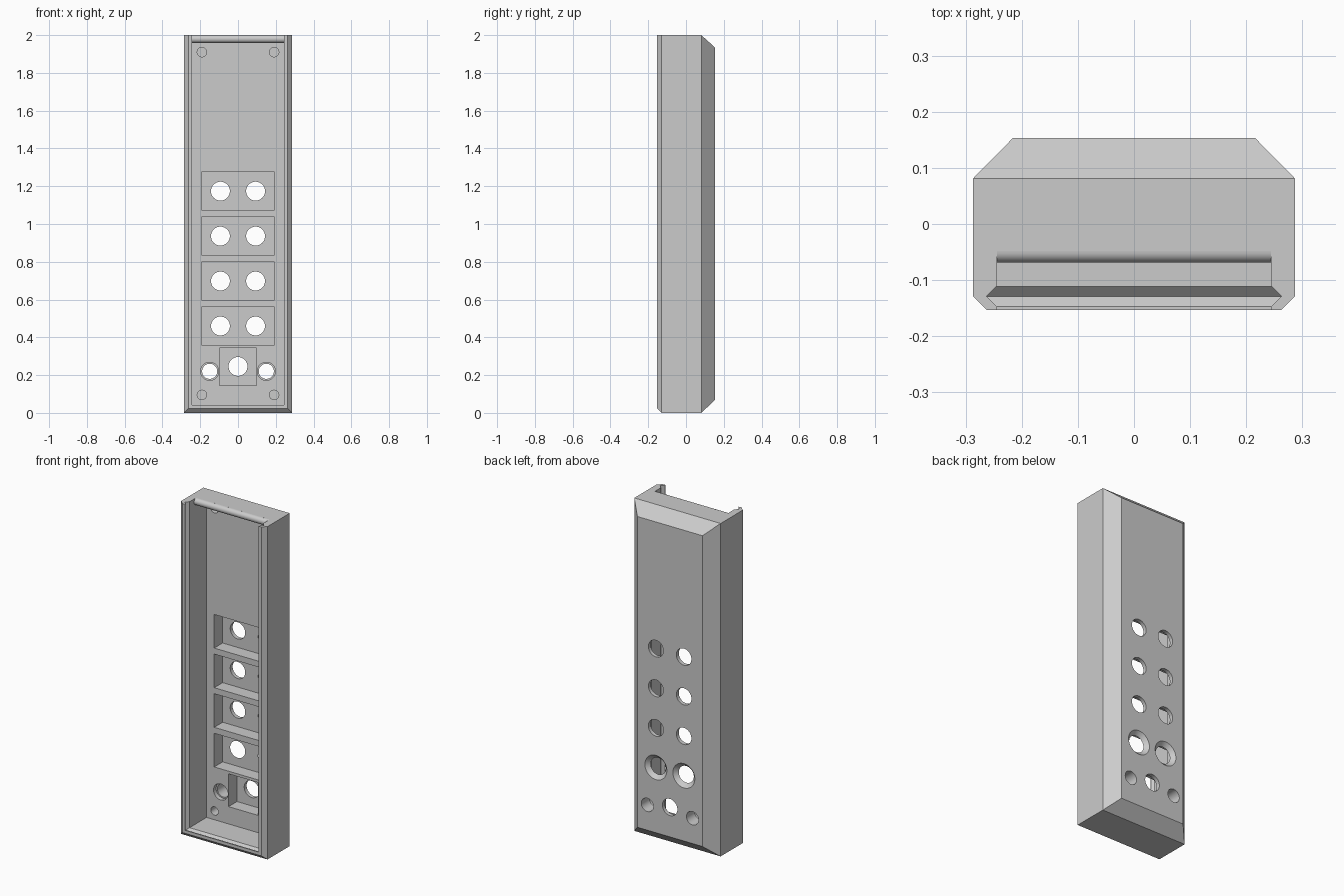
import bpy, bmesh, math
from mathutils import Matrix, Vector

cube = bpy.data.objects.get("Cube")
if cube:
    bpy.data.objects.remove(cube, do_unlink=True)

grey = bpy.data.materials.new("plain_grey")
grey.use_nodes = True
colour = (0.6, 0.6, 0.6, 1)
grey.diffuse_color = colour
grey.node_tree.nodes["Principled BSDF"].inputs["Base Color"].default_value = colour


def to_object(name, bm):
    bmesh.ops.recalc_face_normals(bm, faces=bm.faces)
    mesh = bpy.data.meshes.new(name)
    bm.to_mesh(mesh)
    bm.free()
    mesh.materials.append(grey)
    obj = bpy.data.objects.new(name, mesh)
    bpy.context.collection.objects.link(obj)
    return obj


def loft(name, rings):
    """Skin a list of closed rings and cap both ends."""
    bm = bmesh.new()
    loops = [[bm.verts.new(p) for p in ring] for ring in rings]
    for a, b in zip(loops, loops[1:]):
        for i in range(len(a)):
            j = (i + 1) % len(a)
            bm.faces.new((a[i], a[j], b[j], b[i]))
    bm.faces.new(loops[0])
    bm.faces.new(loops[-1])
    return to_object(name, bm)


def rect(y, half, low, high):
    return [(-half, y, low), (half, y, low), (half, y, high), (-half, y, high)]


def box(name, half, y0, y1, low, high):
    return loft(name, [rect(y, half, low, high) for y in (y0, y1)])


def drill(name, x, z, y0, y1, r0, r1=None):
    """Round cutter running along y."""
    bm = bmesh.new()
    place = Matrix.Translation(Vector((x, (y0 + y1) / 2, z))) @ Matrix.Rotation(-math.pi / 2, 4, 'X')
    bmesh.ops.create_cone(bm, cap_ends=True, segments=48, radius1=r0,
                          radius2=r0 if r1 is None else r1, depth=y1 - y0, matrix=place)
    return to_object(name, bm)


# Outer shell with chamfered back and front edges
shell = loft("enclosure_shell", [
    rect(-0.153, 0.263, 0.024, 2), rect(-0.129, 0.287, 0, 2),
    rect(0.081, 0.287, 0, 2), rect(0.153, 0.216, 0.068, 1.935)])


def cut(cutter):
    cutter.hide_render = True
    mod = shell.modifiers.new("cut", 'BOOLEAN')
    mod.operation = 'DIFFERENCE'
    mod.solver = 'EXACT'
    mod.object = cutter
    bpy.context.view_layer.objects.active = shell
    bpy.ops.object.modifier_apply(modifier=mod.name)
    bpy.data.objects.remove(cutter, do_unlink=True)


# Main cavity, leaving a rounded lip on the top wall
FLOOR, POCKET = 0.05, 0.13
lip = []
for i in range(17):
    a = math.pi / 2 + math.pi * i / 16
    lip.append((-0.0485 + 0.0205 * math.cos(a), 1.9795 + 0.0204 * math.sin(a)))
profile = [(-0.2, 2.1), (-0.0485, 2.1)] + lip + [(FLOOR, lip[-1][1]), (FLOOR, 0.042), (-0.2, 0.042)]
cut(loft("cavity_cutter", [[(x, y, z) for y, z in profile] for x in (-0.244, 0.244)]))

# V groove for the sliding cover
cut(loft("groove_cutter", [
    rect(-0.166, 0.226, 0.061, 2.1), rect(-0.129, 0.263, 0.024, 2.1),
    rect(-0.092, 0.226, 0.061, 2.1)]))

# Socket pockets with paired holes, the lowest pair countersunk
for row in range(4):
    z = 0.46 + 0.238 * row
    cut(box("pocket_cutter", 0.193, 0, POCKET, z - 0.101, z + 0.101))
    for x in (-0.093, 0.093):
        if row == 0:
            cut(drill("countersink_cutter", x, z, 0.12, 0.165, 0.04, 0.085))
        else:
            cut(drill("hole_cutter", x, z, 0.1, 0.2, 0.05))

# Square pocket with a central hole
cut(box("switch_cutter", 0.098, 0, POCKET, 0.146, 0.343))
cut(drill("switch_hole_cutter", 0, 0.246, 0.1, 0.2, 0.05))

for x in (-1, 1):
    # Stepped side holes
    cut(drill("step_cutter", x * 0.15, 0.22, 0.02, 0.075, 0.048))
    cut(drill("side_hole_cutter", x * 0.15, 0.22, 0.02, 0.2, 0.04))
    # Blind corner holes
    for z in (0.095, 1.91):
        cut(drill("corner_cutter", x * 0.191, z, 0.02, 0.11, 0.025))

bpy.ops.object.select_all(action='DESELECT')
shell.select_set(True)
bpy.context.view_layer.objects.active = shell
bpy.ops.object.shade_smooth_by_angle(angle=math.radians(30))
